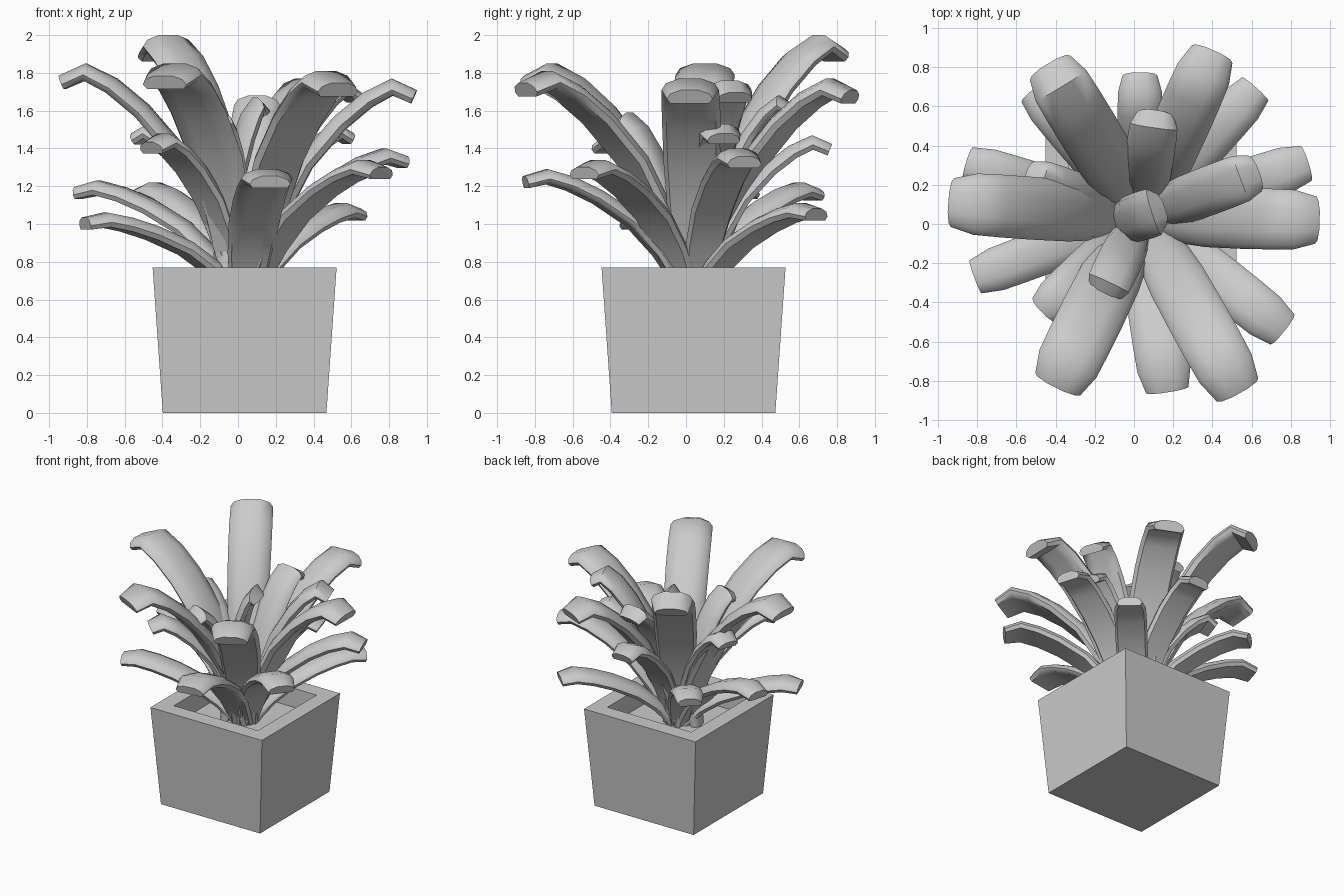
import bpy, bmesh
from mathutils import Vector

if "Cube" in bpy.data.objects:
    bpy.data.objects.remove(bpy.data.objects["Cube"])

CX, CY = 0.035, 0.04      # plant axis
ROOT_Z = 0.6

def finish(bm, name):
    bmesh.ops.recalc_face_normals(bm, faces=bm.faces)
    me = bpy.data.meshes.new(name)
    bm.to_mesh(me)
    bm.free()
    ob = bpy.data.objects.new(name, me)
    bpy.context.collection.objects.link(ob)
    return ob

# Square tapered pot with a thick rim and recessed soil floor
bm = bmesh.new()
bmesh.ops.create_cube(bm, size=1)
for v in bm.verts:
    half = 0.487 if v.co.z > 0 else 0.433
    v.co = Vector((CX + 2 * half * v.co.x, CY + 2 * half * v.co.y, 0.77 * (v.co.z + 0.5)))
bm.faces.ensure_lookup_table()
top = max(bm.faces, key=lambda f: f.calc_center_median().z)
bmesh.ops.inset_region(bm, faces=[top], thickness=0.17)
ext = bmesh.ops.extrude_discrete_faces(bm, faces=[top])
bmesh.ops.translate(bm, verts=ext['faces'][0].verts, vec=(0, 0, -0.15))
finish(bm, "pot")

# Leaf spine (outward fraction, height fraction, width factor, thickness factor)
SPINE = [(0, 0, .6, .9), (.07, .18, .7, 1), (.17, .39, .85, 1), (.34, .64, .97, 1),
         (.55, .83, 1, 1), (.72, .94, 1, 1), (.87, 1.0, .98, 1), (1, .955, .78, .85)]
# Rounded strap cross-section (across, up)
SECTION = [(1, -.2), (.85, .5), (.4, 1), (-.4, 1), (-.85, .5), (-1, -.2), (-.85, -.8),
           (-.4, -.8), (.4, -.8), (.85, -.8)]

def leaf(name, x, y, ztop, width, thick=0.085):
    tip = Vector((x, y, 0))
    d = Vector((x - CX, y - CY, 0))
    reach = max(d.length - 0.03, 0.24)
    d.normalize()
    side = Vector((-d.y, d.x, 0))
    root = tip - d * reach + Vector((0, 0, ROOT_Z))
    h = ztop - thick / 2 - ROOT_Z
    pts = [root + d * reach * s[0] + Vector((0, 0, h * s[1])) for s in SPINE]
    bm = bmesh.new()
    rings = []
    for i, p in enumerate(pts):
        t = (pts[min(i + 1, len(pts) - 1)] - pts[max(i - 1, 0)]).normalized()
        n = t.cross(side).normalized()
        w, th = width / 2 * SPINE[i][2], thick / 2 * SPINE[i][3]
        rings.append([bm.verts.new(p + side * w * a + n * th * b) for a, b in SECTION])
    k = len(SECTION)
    for r0, r1 in zip(rings, rings[1:]):
        for j in range(k):
            bm.faces.new((r0[j], r0[(j + 1) % k], r1[(j + 1) % k], r1[j]))
    bm.faces.new(rings[0])
    bm.faces.new(rings[-1])
    ob = finish(bm, name)
    bpy.ops.object.select_all(action='DESELECT')
    ob.select_set(True)
    bpy.context.view_layer.objects.active = ob
    bpy.ops.object.shade_smooth_by_angle(angle=0.9)

# Leaf tips: x, y, top height, width
LARGE = [(-.43, .80, 2.0, .31), (.40, .87, 1.77, .29), (.93, .02, 1.77, .31),
         (.53, -.85, 1.81, .31), (-.39, -.82, 1.85, .33), (-.93, .11, 1.85, .32)]
MEDIUM = [(.62, .26, 1.76, .25), (.59, .20, 1.53, .23), (-.54, .24, 1.53, .22),
          (-.15, -.35, 1.59, .23), (-.46, -.44, 1.48, .22), (.11, .56, 1.68, .25),
          (.13, .07, 1.67, .25), (.03, .76, 1.47, .23)]
LOW = [(.62, .69, 1.11, .23), (.88, .31, 1.40, .24), (.76, -.54, 1.34, .25),
       (.17, -.85, 1.29, .28), (-.81, -.27, 1.06, .23), (-.85, .31, 1.23, .22),
       (-.51, .68, 1.22, .22)]
for group, tips in (("large", LARGE), ("middle", MEDIUM), ("low", LOW)):
    for i, tip in enumerate(tips):
        leaf(f"{group}_leaf_{i + 1}", *tip, thick=0.10 if group == "large" else 0.085)
